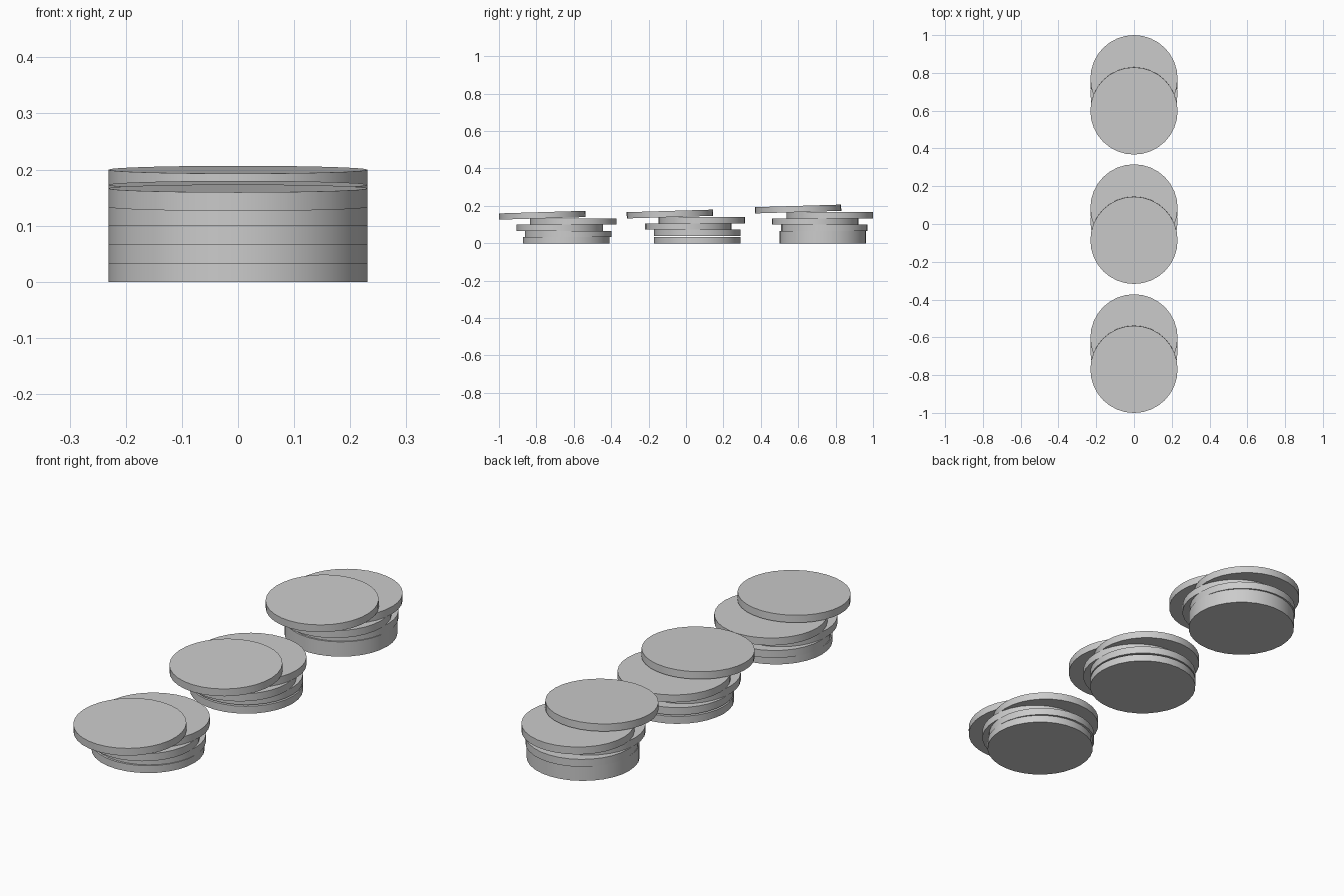
import bpy

if "Cube" in bpy.data.objects:
    bpy.data.objects.remove(bpy.data.objects["Cube"])

R = 0.231      # disc radius
T = 0.0333     # disc thickness
TILT = 0.03    # lean of the top disc


def disc(name, y, z_bottom, tilt=0.0):
    bpy.ops.mesh.primitive_cylinder_add(
        vertices=32, radius=R, depth=T,
        location=(0, y, z_bottom + T / 2), rotation=(tilt, 0, 0))
    bpy.context.object.name = name
    bpy.ops.object.shade_smooth_by_angle()


# Each stack: disc centres along y from bottom to top, and gap above the bottom disc
stacks = {
    "front_stack": ([-0.64, -0.63, -0.675, -0.603, -0.769], 0.0),
    "middle_stack": ([0.06, 0.06, 0.013, 0.085, -0.086], 0.0065),
    "back_stack": ([0.732, 0.732, 0.74, 0.69, 0.769, 0.599], 0.0),
}

for name, (centres, gap) in stacks.items():
    top = len(centres) - 1
    for i, y in enumerate(centres):
        z = i * T + (gap if i else 0)
        disc(f"{name}_disc_{i + 1}", y, z, TILT if i == top else 0.0)
